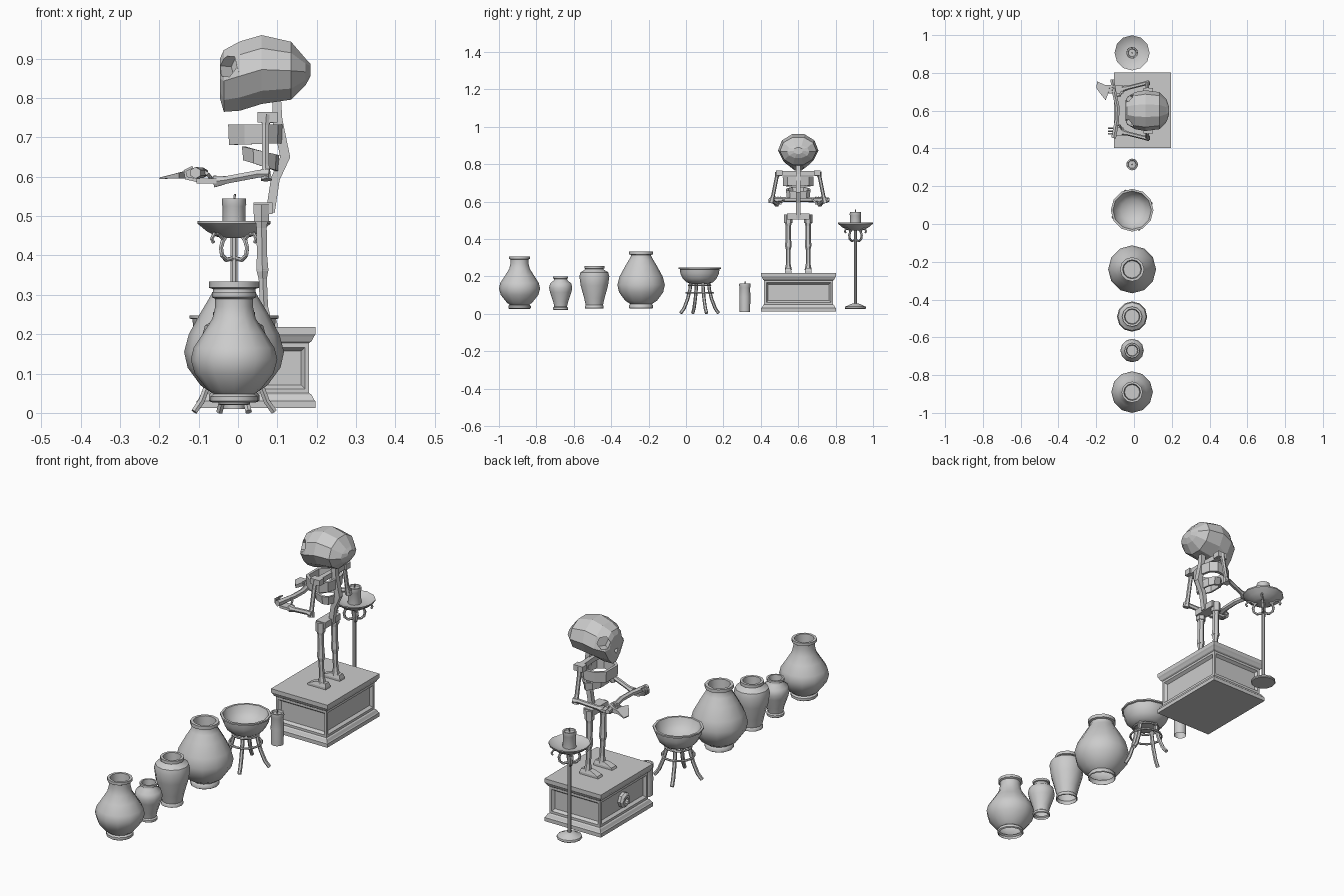
import bpy, bmesh
from math import sin, cos, pi, radians
from mathutils import Vector, Matrix

if "Cube" in bpy.data.objects:
    bpy.data.objects.remove(bpy.data.objects["Cube"])

CX = -0.01   # common x of the turned objects
SY = 0.6     # y of the skeleton and pedestal


def mesh_object(name, verts, faces, smooth=False):
    me = bpy.data.meshes.new(name)
    me.from_pydata([tuple(v) for v in verts], [], faces)
    bm = bmesh.new()
    bm.from_mesh(me)
    bmesh.ops.remove_doubles(bm, verts=bm.verts, dist=1e-5)
    bmesh.ops.recalc_face_normals(bm, faces=bm.faces)
    bm.to_mesh(me)
    bm.free()
    ob = bpy.data.objects.new(name, me)
    bpy.context.collection.objects.link(ob)
    if smooth:
        bpy.ops.object.select_all(action='DESELECT')
        ob.select_set(True)
        bpy.context.view_layer.objects.active = ob
        bpy.ops.object.shade_smooth_by_angle(angle=radians(40))
    return ob


def loft(name, rings, cap=(True, True), loop=False, smooth=False):
    n, m = len(rings[0]), len(rings)
    verts = [v for r in rings for v in r]
    faces = []
    for i in range(m if loop else m - 1):
        a, b = i * n, ((i + 1) % m) * n
        faces += [(a + k, a + (k + 1) % n, b + (k + 1) % n, b + k) for k in range(n)]
    if not loop:
        if cap[0]:
            faces.append(tuple(range(n))[::-1])
        if cap[1]:
            faces.append(tuple(range((m - 1) * n, m * n)))
    return mesh_object(name, verts, faces, smooth)


def lathe(name, y, profile, cap=(False, True), n=12):
    rings = [[(CX + r * cos(2 * pi * k / n), y + r * sin(2 * pi * k / n), z)
              for k in range(n)] for r, z in profile]
    return loft(name, rings, cap, smooth=True)


def tube(name, pts, radii, n=6, flat=1.0, smooth=False):
    pts = [Vector(p) for p in pts]
    if not isinstance(radii, (list, tuple)):
        radii = [radii] * len(pts)
    rings = []
    for i, p in enumerate(pts):
        d = (pts[min(i + 1, len(pts) - 1)] - pts[max(i - 1, 0)]).normalized()
        ref = Vector((0, 1, 0)) if abs(d.y) < 0.8 else Vector((0, 0, 1))
        u = d.cross(ref).normalized()
        v = d.cross(u)
        rings.append([p + radii[i] * (u * cos(2 * pi * (k + .5) / n) + v * flat * sin(2 * pi * (k + .5) / n))
                      for k in range(n)])
    return loft(name, rings, smooth=smooth)


def rect_ring(x0, x1, y0, y1, z):
    return [(x0, y0, z), (x1, y0, z), (x1, y1, z), (x0, y1, z)]


def box(name, x0, x1, y0, y1, z0, z1):
    return loft(name, [rect_ring(x0, x1, y0, y1, z0), rect_ring(x0, x1, y0, y1, z1)])


def hoop(name, y, r, z, t, n=16):
    rings = [[(CX + (r + t * cos(b)) * cos(a), y + (r + t * cos(b)) * sin(a), z + t * sin(b))
              for b in [2 * pi * j / 6 for j in range(6)]] for a in [2 * pi * k / n for k in range(n)]]
    return loft(name, rings, loop=True, smooth=True)


# --- row of vases: outer wall, rolled rim, inner throat ---
lathe("wide_vase_a", -.89, [(.054, .026), (.06, .03), (.06, .042), (.052, .048), (.068, .06), (.1, .1), (.11, .135),
      (.103, .165), (.077, .205), (.055, .24), (.048, .27), (.048, .29), (.056, .294), (.056, .307), (.044, .307), (.04, .25)])
lathe("small_vase", -.67, [(.036, .02), (.04, .023), (.04, .033), (.034, .038), (.04, .065), (.057, .115), (.062, .138),
      (.057, .162), (.037, .178), (.034, .187), (.04, .189), (.04, .2), (.031, .2), (.028, .165)])
lathe("shouldered_vase", -.49, [(.046, .028), (.05, .03), (.05, .04), (.046, .046), (.055, .085), (.073, .15), (.08, .2),
      (.074, .222), (.054, .234), (.048, .24), (.053, .242), (.053, .256), (.041, .256), (.038, .21)])
lathe("large_vase", -.24, [(.06, .028), (.064, .031), (.064, .045), (.058, .052), (.085, .07), (.118, .115), (.127, .155),
      (.115, .2), (.085, .255), (.064, .29), (.054, .308), (.054, .315), (.064, .318), (.064, .334), (.05, .334), (.046, .27)])

# --- brazier: bowl, four splayed legs, two hoops ---
BY = .073
lathe("brazier_bowl", BY, [(.045, .16), (.07, .168), (.09, .187), (.103, .215), (.106, .238), (.113, .24), (.113, .247),
      (.102, .247), (.09, .215), (.06, .19), (.02, .18)], cap=(True, True))
for i in range(4):
    a = radians(20 + 90 * i)
    path = [(.05, .17), (.055, .13), (.068, .08), (.088, .03), (.108, .003)]
    tube("brazier_leg", [(CX + r * cos(a), BY + r * sin(a), z) for r, z in path], .009, 6, smooth=True)
hoop("brazier_hoop_low", BY, .072, .112, .005)
hoop("brazier_hoop_high", BY, .058, .153, .005)

# --- loose candle ---
lathe("loose_candle", .315, [(.028, .01), (.029, .09), (.028, .14), (.031, .15), (.03, .163), (.023, .163), (.02, .156)])
tube("loose_candle_wick", [(CX, .315, .155), (CX, .317, .172)], .003, 5)

# --- candle stand: foot, pole, dish, curled supports, candle ---
KY = .906
lathe("stand_foot", KY, [(.054, .026), (.057, .03), (.055, .038), (.04, .044), (.03, .05), (.012, .056)], cap=(True, True))
tube("stand_pole", [(CX, KY, .04), (CX, KY, .46)], .0095, 8, smooth=True)
lathe("stand_dish", KY, [(.03, .445), (.045, .448), (.07, .462), (.093, .481), (.093, .487), (.075, .475),
      (.04, .468)], cap=(True, True))
for i in range(4):
    a = radians(45 + 90 * i)

    def around(path):
        return [(CX + r * cos(a), KY + r * sin(a), z) for r, z in path]
    tube("stand_curl", around([(.008, .392), (.028, .389), (.043, .4), (.047, .42), (.04, .438), (.028, .45)]), .006, 6, smooth=True)
    tube("stand_hook", around([(.038, .44), (.055, .455), (.072, .455), (.08, .442), (.074, .433)]), .005, 6, smooth=True)
lathe("stand_candle", KY, [(.03, .465), (.029, .525), (.031, .53), (.03, .545), (.023, .545), (.02, .54)])
tube("stand_candle_wick", [(CX, KY, .54), (CX + .002, KY, .556)], .003, 5)

# --- pedestal with mouldings and recessed panels ---
X0, X1, Y0, Y1 = -.105, .197, .402, .802
steps = [(0, .012), (0, .03), (.004, .034), (.01, .046), (.016, .05), (.016, .178), (.01, .182), (.004, .194), (0, .2), (0, .218)]
ped = loft("pedestal", [rect_ring(X0 + d, X1 - d, Y0 + d, Y1 - d, z) for d, z in steps])
bm = bmesh.new()
bm.from_mesh(ped.data)
sides = [f for f in bm.faces if abs(f.normal.z) < .1 and f.calc_center_median().z > .08 and f.calc_center_median().z < .15]
bmesh.ops.inset_individual(bm, faces=sides, thickness=.016)
bmesh.ops.inset_individual(bm, faces=sides, thickness=.013, depth=-.013)
bm.to_mesh(ped.data)
bm.free()
# front emblem
ex = X0 + .026
emblem = [(0, .02), (0, .036), (-.014, .036), (-.024, .026), (-.024, .014), (-.012, .011)]
loft("pedestal_emblem", [[(ex + dx, SY + r * cos(pi * k / 4), .114 + r * sin(pi * k / 4)) for k in range(8)]
                         for dx, r in emblem])

# --- skull, lofted front to back; eyes and nose are cut ---
rings = []
for x, lo, hi, w, pinch in [(-.046, .8, .9, .05, .25), (-.036, .765, .922, .073, .25), (.005, .768, .944, .098, .2),
                            (.06, .785, .96, .108, .08), (.135, .796, .943, .098, .05), (.172, .833, .9, .06, 0),
                            (.184, .855, .888, .025, 0)]:
    ring = []
    for k in range(10):
        t = 2 * pi * (k + .5) / 10
        c = cos(t) / cos(pi / 10)
        ring.append((x, SY + w * sin(t) * (1 + pinch * min(c, 0) * 1.6), (lo + hi) / 2 + (hi - lo) / 2 * c))
    rings.append(ring)
skull = loft("skull", rings)


def cutter(name, start, end, r, n):
    c = tube(name, [start, end], r, n)
    c.hide_render = True
    c.hide_viewport = False
    c.display_type = 'WIRE'
    m = skull.modifiers.new(name, 'BOOLEAN')
    m.operation = 'DIFFERENCE'
    m.object = c


for s in (-1, 1):
    cutter("eye_cutter", (-.08, SY + s * .11, .885), (.002, SY + s * .042, .878), .03, 6)
cutter("nose_cutter", (-.09, SY, .825), (-.025, SY, .825), .016, 3)

# --- spine, ribs, collar, pelvis ---
tube("spine", [(.098, SY, .81), (.1, SY, .745), (.12, SY, .65), (.095, SY, .595), (.082, SY, .51)],
     [.015, .018, .018, .016, .016], 4)


def rib_band(name, xf, xb, w, top_f, top_b, h_f, h_b, taper):
    # open-backed band that wraps round the chest
    outline = [(0, 1), (.0, .9), (.35, 1.0), (.75, .9), (1, .25)]
    half = [(0, .55), (.3, .95), (.7, 1.0), (.92, .7), (1, .15)]
    path = half[::-1] + [(u, -v) for u, v in half]
    rings = []
    for u, v in path:
        x, y = xf + u * (xb - xf), SY + v * w
        zt, h = top_f + u * (top_b - top_f), h_f + u * (h_b - h_f)
        mx, k = (xf + xb) / 2, .82
        xi, yi = mx + (x - mx) * k, SY + v * w * k
        xl, yl = mx + (x - mx) * taper, SY + v * w * taper
        xli, yli = mx + (x - mx) * taper * k, SY + v * w * taper * k
        rings.append([(x, y, zt), (xi, yi, zt), (xli, yli, zt - h), (xl, yl, zt - h)])
    return loft(name, rings, loop=True)


rib_band("upper_ribs", -.025, .113, .083, .733, .733, .052, .048, .97)
rib_band("lower_ribs", .01, .105, .066, .677, .655, .035, .04, .93)
tube("collar", [(.078, SY - .11, .75), (.082, SY, .752), (.078, SY + .11, .75)], [.018, .016, .018], 4)
box("pelvis", .04, .088, SY - .06, SY + .06, .505, .535)

# --- limbs, mirrored on both sides ---
for s in (-1, 1):
    def P(x, y, z):
        return (x, SY + s * y, z)
    box("shoulder", .05, .1, *sorted((SY + s * .085, SY + s * .12)), .738, .765)
    tube("upper_arm", [P(.072, .108, .755), P(.07, .115, .73), P(.07, .135, .63), P(.072, .145, .592)], [.017, .01, .01, .016], 6)
    tube("forearm", [P(.08, .147, .607), P(.055, .143, .608), P(-.03, .122, .592), P(-.06, .115, .588)], [.015, .011, .011, .017], 6)
    box("palm", -.105, -.055, *sorted((SY + s * .09, SY + s * .132)), .583, .595)
    for f in (.094, .108, .122):
        tube("finger", [P(-.1, f, .59), P(-.132, f, .597), P(-.135, f, .615), P(-.115, f, .625)], [.006, .006, .005, .004], 4)
    tube("thumb", [P(-.065, .1, .592), P(-.075, .078, .605), P(-.09, .075, .618)], [.006, .006, .004], 4)
    tube("hip", [P(.06, .053, .485), P(.06, .053, .53)], .022, 6)
    tube("thigh", [P(.06, .053, .5), P(.06, .053, .47), P(.061, .053, .4), P(.062, .053, .36)], [.02, .015, .015, .018], 6)
    tube("shin", [P(.062, .053, .365), P(.063, .053, .34), P(.066, .053, .27), P(.068, .053, .235)], [.018, .012, .012, .019], 6)
    f0, f1 = sorted((SY + s * .036, SY + s * .072))
    loft("foot", [rect_ring(0, .1, f0, f1, .216), rect_ring(.005, .1, f0, f1, .228), rect_ring(.045, .095, f0 + .005, f1 - .005, .244)])

# --- axe carried across both hands ---
tube("axe_handle", [(-.115, .765, .61), (-.105, .7, .61), (-.088, .62, .61), (-.09, .55, .61), (-.108, .455, .61)],
     [.012, .013, .013, .013, .015], 6)
blade = [(-.1, .735), (-.15, .735), (-.195, .755), (-.2, .72), (-.182, .695), (-.15, .655), (-.135, .695), (-.1, .7)]
loft("axe_blade", [[(x, y, .61 + (x + .1) * .14 + d * max(.002, .014 + (x + .1) * .13)) for x, y in blade] for d in (-1, 1)])
